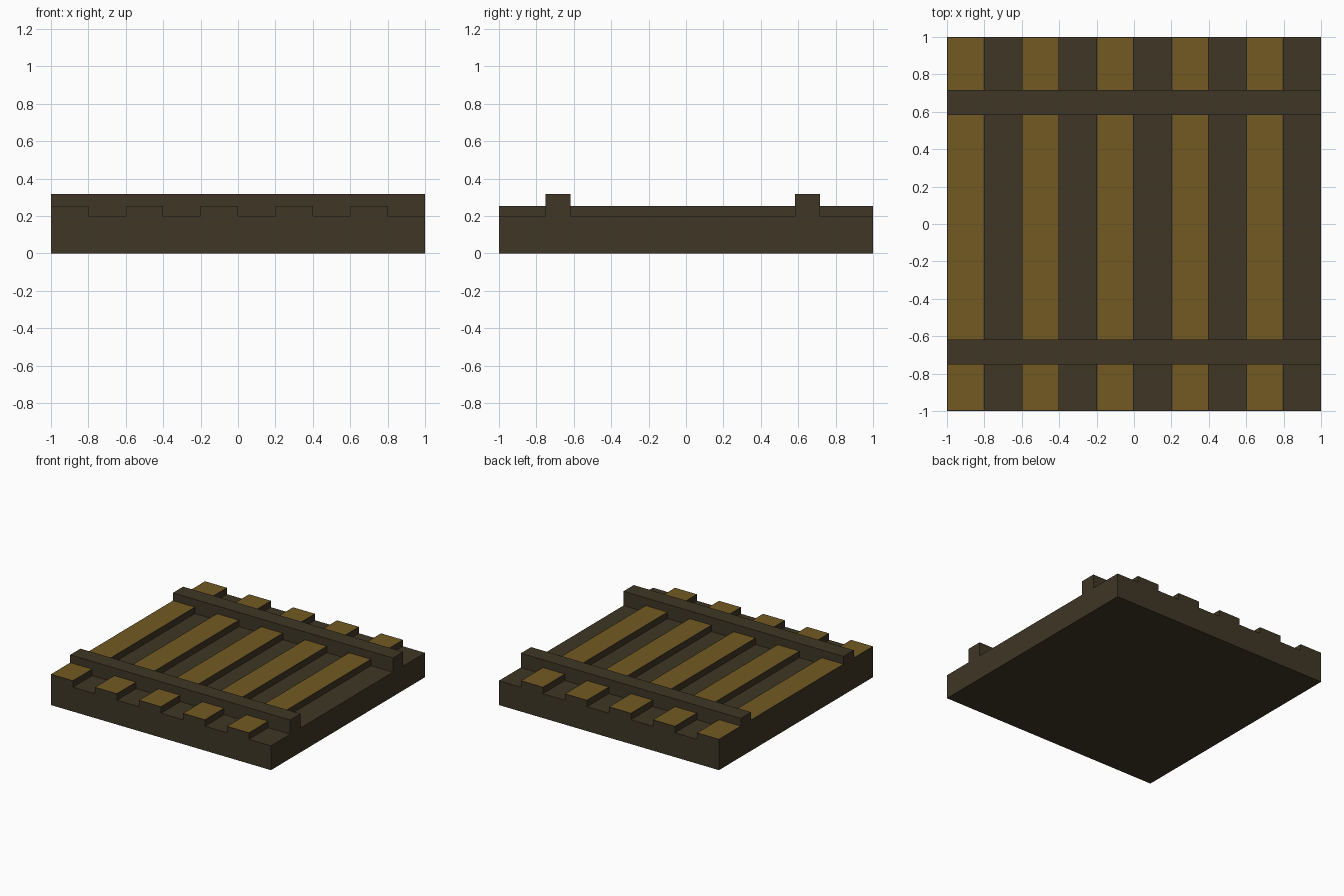
import bpy, bmesh

if "Cube" in bpy.data.objects:
    bpy.data.objects.remove(bpy.data.objects["Cube"])


def material(name, rgb):
    m = bpy.data.materials.new(name)
    m.diffuse_color = (*rgb, 1.0)
    m.use_nodes = True
    m.node_tree.nodes["Principled BSDF"].inputs["Base Color"].default_value = m.diffuse_color
    return m


dark = material("dark_wood", (0.050, 0.038, 0.019))
light = material("light_wood", (0.168, 0.102, 0.016))


def box(name, x, y, z, painted_top=False, open_bottom=True):
    """Box from (min, max) ranges; optionally with an inset light panel on top."""
    bm = bmesh.new()
    bmesh.ops.create_cube(bm, size=1.0)
    for v in bm.verts:
        for i, r in enumerate((x, y, z)):
            v.co[i] = r[1] if v.co[i] > 0 else r[0]
    bm.normal_update()
    if open_bottom:
        bmesh.ops.delete(bm, geom=[f for f in bm.faces if f.normal.z < -0.5],
                         context='FACES_ONLY')
    if painted_top:
        top = [f for f in bm.faces if f.normal.z > 0.5]
        bmesh.ops.inset_region(bm, faces=top, thickness=0.007)
        top[0].material_index = 1
    me = bpy.data.meshes.new(name)
    bm.to_mesh(me)
    bm.free()
    me.materials.append(dark)
    me.materials.append(light)
    ob = bpy.data.objects.new(name, me)
    bpy.context.collection.objects.link(ob)
    return ob


# base slab
box("base_slab", (-1, 1), (-1, 1), (0, 0.2), open_bottom=False)

# raised planks with light tops
for i in range(5):
    x0 = -1 + 0.4 * i
    box(f"plank_{i + 1}", (x0, x0 + 0.2), (-1, 1), (0.2, 0.253), painted_top=True)

# cross battens
box("front_batten", (-1, 1), (-0.75, -0.617), (0.2, 0.317))
box("back_batten", (-1, 1), (0.583, 0.716), (0.2, 0.317))
